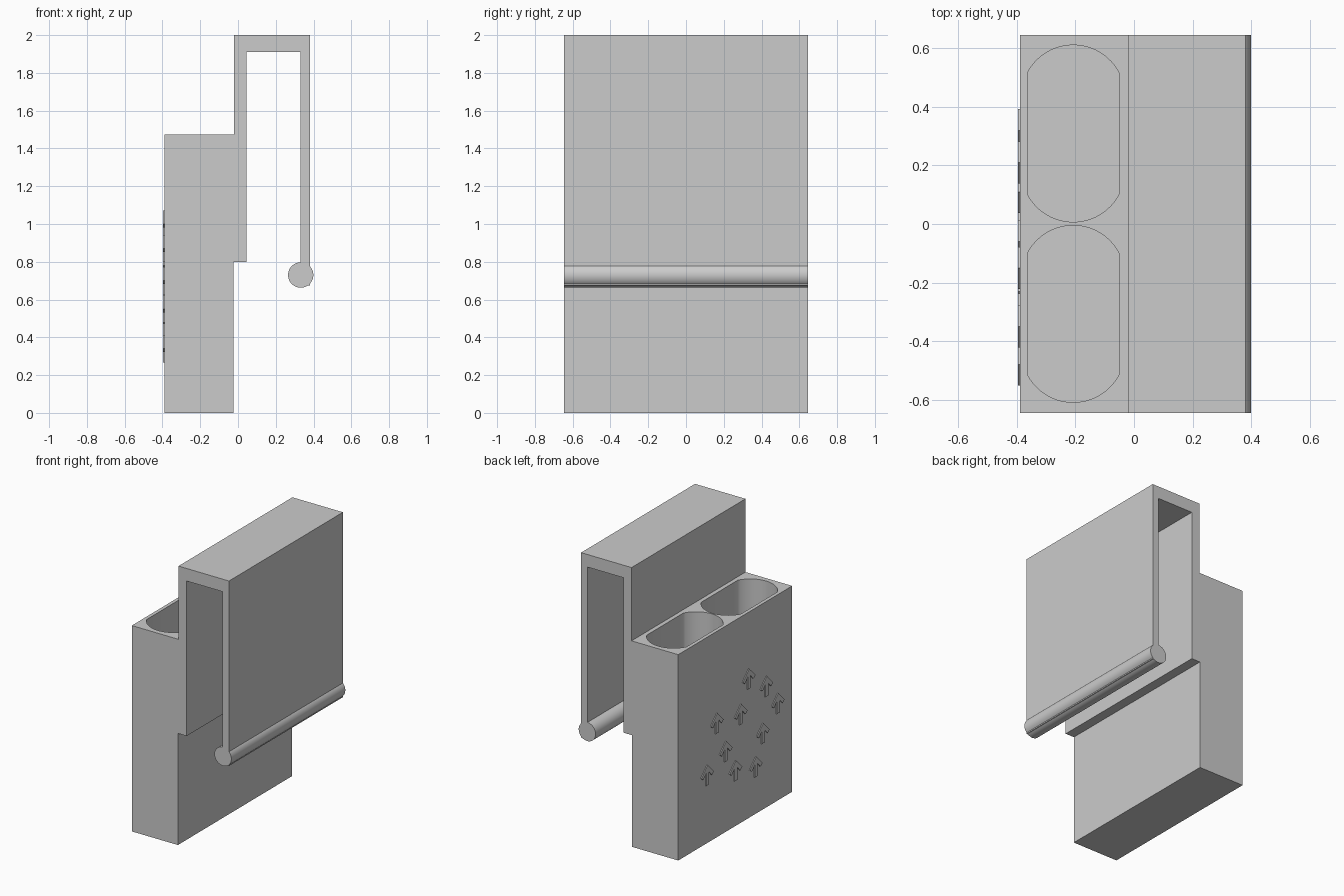
import bpy, bmesh, math
from mathutils import Matrix, Vector

cube = bpy.data.objects.get("Cube")
if cube:
    bpy.data.objects.remove(cube, do_unlink=True)

grey = bpy.data.materials.new("plain grey")
grey.use_nodes = True
grey.diffuse_color = (0.6, 0.6, 0.6, 1)
grey.node_tree.nodes["Principled BSDF"].inputs["Base Color"].default_value = (0.6, 0.6, 0.6, 1)

HALF = 0.645  # half the depth of the holder


def prism(name, outlines, offset):
    """Extrude one or more closed 3D outlines along an offset."""
    bm = bmesh.new()
    for pts in outlines:
        face = bm.faces.new([bm.verts.new(p) for p in pts])
        ext = bmesh.ops.extrude_face_region(bm, geom=[face], use_keep_orig=True)
        moved = [v for v in ext["geom"] if isinstance(v, bmesh.types.BMVert)]
        bmesh.ops.translate(bm, vec=offset, verts=moved)
    bmesh.ops.recalc_face_normals(bm, faces=bm.faces)
    mesh = bpy.data.meshes.new(name)
    bm.to_mesh(mesh)
    bm.free()
    obj = bpy.data.objects.new(name, mesh)
    bpy.context.collection.objects.link(obj)
    mesh.materials.append(grey)
    return obj


def smooth(obj):
    bpy.ops.object.select_all(action="DESELECT")
    obj.select_set(True)
    bpy.context.view_layer.objects.active = obj
    bpy.ops.object.shade_smooth_by_angle(angle=math.radians(30))


# Box and over-the-edge hook, one profile extruded along the depth
profile = [(-0.39, 0), (-0.025, 0), (-0.025, 0.8), (0.045, 0.8), (0.045, 1.91),
           (0.33, 1.91), (0.33, 0.675), (0.38, 0.675), (0.38, 2),
           (-0.02, 2), (-0.02, 1.475), (-0.39, 1.475)]
body = prism("holder_body", [[(x, -HALF, z) for x, z in profile]], (0, 2 * HALF, 0))

# Two deep pockets with bowed ends
CX, HALF_W, STRAIGHT, BULGE, FLOOR = -0.2075, 0.157, 0.206, 0.096, 0.18
radius = (HALF_W ** 2 + BULGE ** 2) / (2 * BULGE)
sweep = math.asin(HALF_W / radius)
steps = 24


def pocket_outline(cy):
    pts = []
    for end in (1, -1):
        for i in range(steps + 1):
            a = sweep * (1 - 2 * i / steps)
            x = radius * math.sin(a)
            y = STRAIGHT + BULGE - radius + radius * math.cos(a)
            pts.append((CX + end * x, cy + end * y, FLOOR))
    return pts


cutter = prism("pocket_cutter", [pocket_outline(cy) for cy in (0.309, -0.307)], (0, 0, 1.5))
cutter.hide_render = True
cutter.hide_viewport = True
cut = body.modifiers.new("pockets", "BOOLEAN")
cut.operation = "DIFFERENCE"
cut.solver = "EXACT"
cut.object = cutter
bpy.context.view_layer.objects.active = body
body.select_set(True)
bpy.ops.object.modifier_apply(modifier=cut.name)
bpy.data.objects.remove(cutter, do_unlink=True)
smooth(body)

# Round grip bead along the free edge of the hook
bead = prism("hook_bead",
             [[(0.332 + 0.067 * math.cos(math.tau * i / 48), -HALF,
                0.73 + 0.067 * math.sin(math.tau * i / 48)) for i in range(48)]],
             (0, 2 * HALF, 0))
smooth(bead)

# Shallow raised arrows scattered on the outer face
arrow = [(0, 0.08), (0.09, 0), (0.06, -0.02), (0.02, 0.02), (0.02, -0.08),
         (-0.02, -0.08), (-0.02, 0.02), (-0.06, -0.02), (-0.09, 0)]
spots = [(-0.15, 1.0), (-0.35, 0.87), (-0.48, 0.7), (-0.06, 0.78), (0.21, 0.82),
         (-0.31, 0.55), (0.11, 0.58), (0.32, 0.49), (0, 0.4), (-0.23, 0.34)]
prism("raised_arrows",
      [[(-0.389, y + a * 0.8, z + b * 0.9) for a, b in arrow] for y, z in spots],
      (-0.007, 0, 0))
